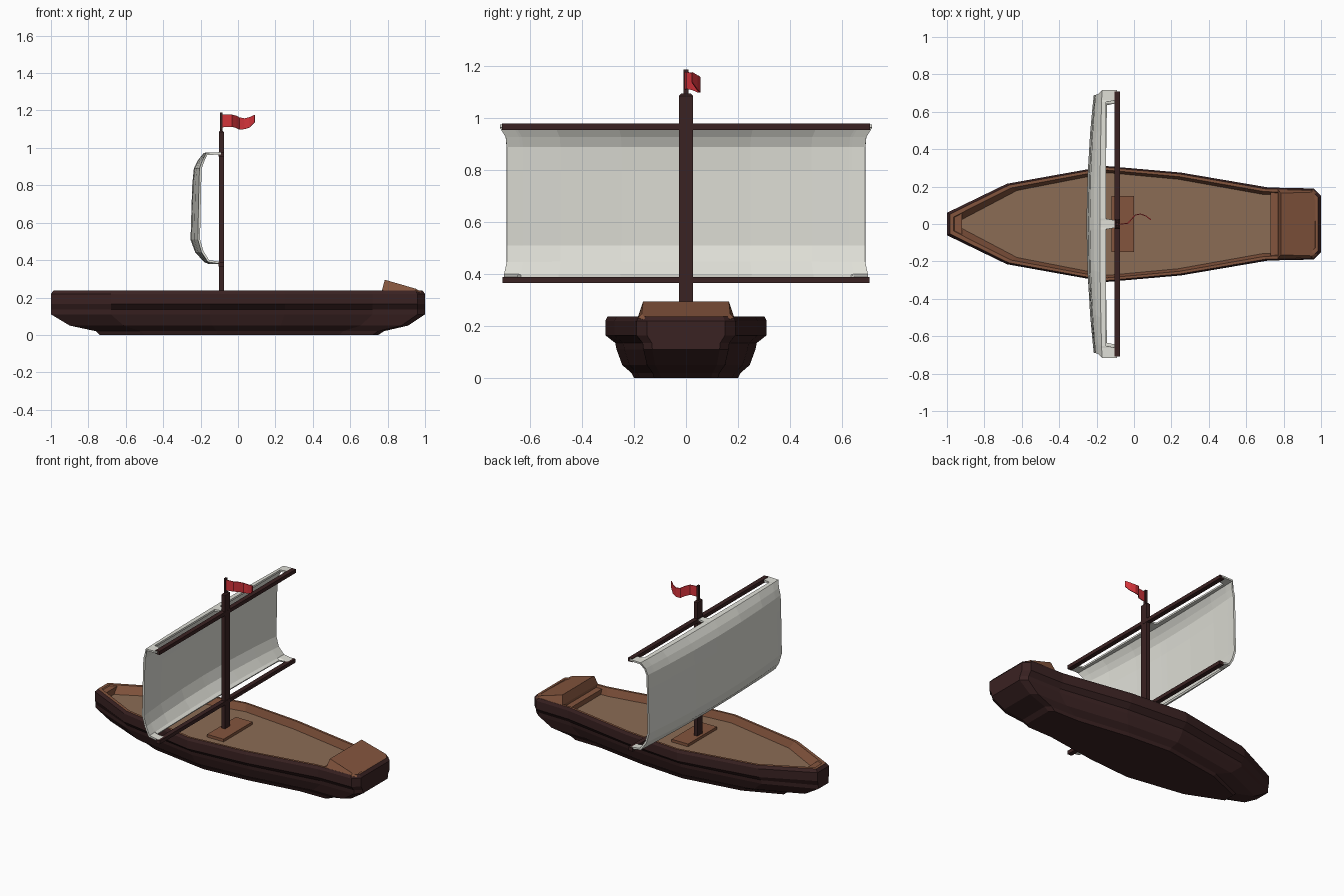
import bpy, bmesh

if "Cube" in bpy.data.objects:
    bpy.data.objects.remove(bpy.data.objects["Cube"])

def material(name, rgb):
    m = bpy.data.materials.new(name)
    m.diffuse_color = (*rgb, 1)
    m.use_nodes = True
    m.node_tree.nodes["Principled BSDF"].inputs["Base Color"].default_value = m.diffuse_color
    return m

DARK = material("dark_wood", (0.042, 0.016, 0.016))
BROWN = material("brown_wood", (0.23, 0.09, 0.047))
DECK = material("deck_wood", (0.26, 0.15, 0.09))
CLOTH = material("canvas", (0.74, 0.74, 0.68))
RED = material("red_cloth", (0.68, 0.035, 0.045))

def finish(name, bm, *mats):
    bmesh.ops.recalc_face_normals(bm, faces=bm.faces)
    me = bpy.data.meshes.new(name)
    bm.to_mesh(me)
    bm.free()
    ob = bpy.data.objects.new(name, me)
    bpy.context.collection.objects.link(ob)
    for m in mats:
        me.materials.append(m)
    return ob

def loft(name, rings, mats, ring_mats=None, closed=True):
    """Skin a stack of rings (or open rows), capping closed ones."""
    bm = bmesh.new()
    rows = [[bm.verts.new(p) for p in r] for r in rings]
    n = len(rows[0])
    for k, (a, b) in enumerate(zip(rows, rows[1:])):
        for i in range(n if closed else n - 1):
            j = (i + 1) % n
            f = bm.faces.new((a[i], a[j], b[j], b[i]))
            if ring_mats:
                f.material_index = ring_mats[k]
    if closed:
        bm.faces.new(rows[0])
        top = bm.faces.new(rows[-1])
        top.material_index = len(mats) - 1
    return finish(name, bm, *mats)

def box(name, x0, x1, hy, z0, z1, mat, taper=0.0):
    def ring(z, t):
        return [(x0 + t, -hy + t, z), (x1 - t, -hy + t, z), (x1 - t, hy - t, z), (x0 + t, hy - t, z)]
    rings = [ring(z0, 0), ring(z1, 0)]
    if taper:
        rings = [ring(z0, 0), ring(z1 - taper, 0), ring(z1, taper)]
    return loft(name, rings, [mat])

# Hull: plan outline scaled per level, rim, inner wall and deck
PLAN = [(-1, .06), (-.68, .215), (-.15, .31), (.25, .275), (.72, .195), (.96, .19), (1, .15)]

def plan_ring(z, lo=-1, hi=1, width=.31, inset=0.0):
    half = []
    for x, y in PLAN:
        px = x * (hi if x > 0 else -lo)
        half.append((px, y * width / .31 - inset, z))
    return half + [(x, -y, z) for x, y, z in reversed(half)]

hull_rings = [
    plan_ring(0, -.74, .75, .20),
    plan_ring(.02, -.76, .78, .21),
    plan_ring(.05, -.90, .91, .245),
    plan_ring(.11, -1, 1, .267),
    plan_ring(.135, -1, 1, .272),
    plan_ring(.165),
    plan_ring(.22),
    plan_ring(.238, -.985, .985, .31, .008),
    plan_ring(.238, -.965, .97, .31, .022),
    plan_ring(.19, -.92, .95, .31, .036),
]
loft("hull", hull_rings, [DARK, BROWN, DECK], [0] * 7 + [1, 1])

# Bow cap
loft("bow_cap", [[(-.975, -.045, z), (-.92, -.07, z), (-.92, .07, z), (-.975, .045, z)] for z in (.18, .232)], [BROWN])

# Raised stern seat: sloping wedge with clipped rear corners
def stern_ring(points):
    return points + [(x, -y, z) for x, y, z in reversed(points)]

loft("stern_seat", [
    stern_ring([(.77, .165, .185), (.95, .165, .185), (.98, .135, .185)]),
    stern_ring([(.77, .184, .239), (.955, .184, .232), (.998, .148, .221)]),
    stern_ring([(.785, .165, .295), (.95, .17, .247), (.996, .146, .2215)])], [BROWN])
box("stern_step", .73, .78, .172, .18, .222, BROWN)

# Mast, its base and the flag pole
box("mast_step", -.12, 0, .15, .18, .208, BROWN)
box("mast", -.102, -.076, .027, .19, 1.095, DARK, .009)
box("flag_pole", -.096, -.083, .009, 1.08, 1.188, DARK)

# Yards
for name, z, hy in (("upper_yard", .967, .708), ("lower_yard", .378, .705)):
    box(name, -.105, -.075, hy, z - .012, z + .012, DARK)

# Sail: bulging rows, tied to the yards at the corners and top centre
# Each row: edge x, z, half width, extra bulge at the centre
PROFILE = [(-.150, .970, .716, .0), (-.168, .968, .716, .012), (-.186, .93, .694, .024),
           (-.200, .89, .69, .030), (-.203, .80, .69, .036), (-.209, .51, .69, .039),
           (-.190, .445, .69, .034), (-.158, .395, .70, .02), (-.145, .384, .70, .01)]
COLS = [-1, -.925, -.91, -.7, -.36, -.04, -.025, .025, .04, .36, .7, .91, .925, 1]
rows = []
for k, (x, z, half, bulge) in enumerate(PROFILE):
    row = []
    for c in COLS:
        px = x - bulge * (1 - c * c)
        corner, centre = abs(c) > .92, abs(c) < .03
        if (k == 0 and (corner or centre)) or (k == 8 and corner):
            px = -.09
        row.append((px, c * half, z))
    rows.append(row)
sail = loft("sail", rows, [CLOTH], closed=False)
mod = sail.modifiers.new("thickness", "SOLIDIFY")
mod.thickness = .012
mod.offset = 0

# Waving flag: (x, y, bottom, top) along its length
WAVE = [(-.084, 0, 1.11, 1.178), (-.035, .006, 1.113, 1.178), (-.012, .03, 1.107, 1.172),
        (.005, .05, 1.098, 1.163), (.035, .056, 1.1, 1.158), (.065, .045, 1.11, 1.165), (.092, .025, 1.138, 1.177)]
flag = loft("flag", [[(x, y, b), (x, y, t)] for x, y, b, t in WAVE], [RED], closed=False)
flag.modifiers.new("thickness", "SOLIDIFY").thickness = .005
